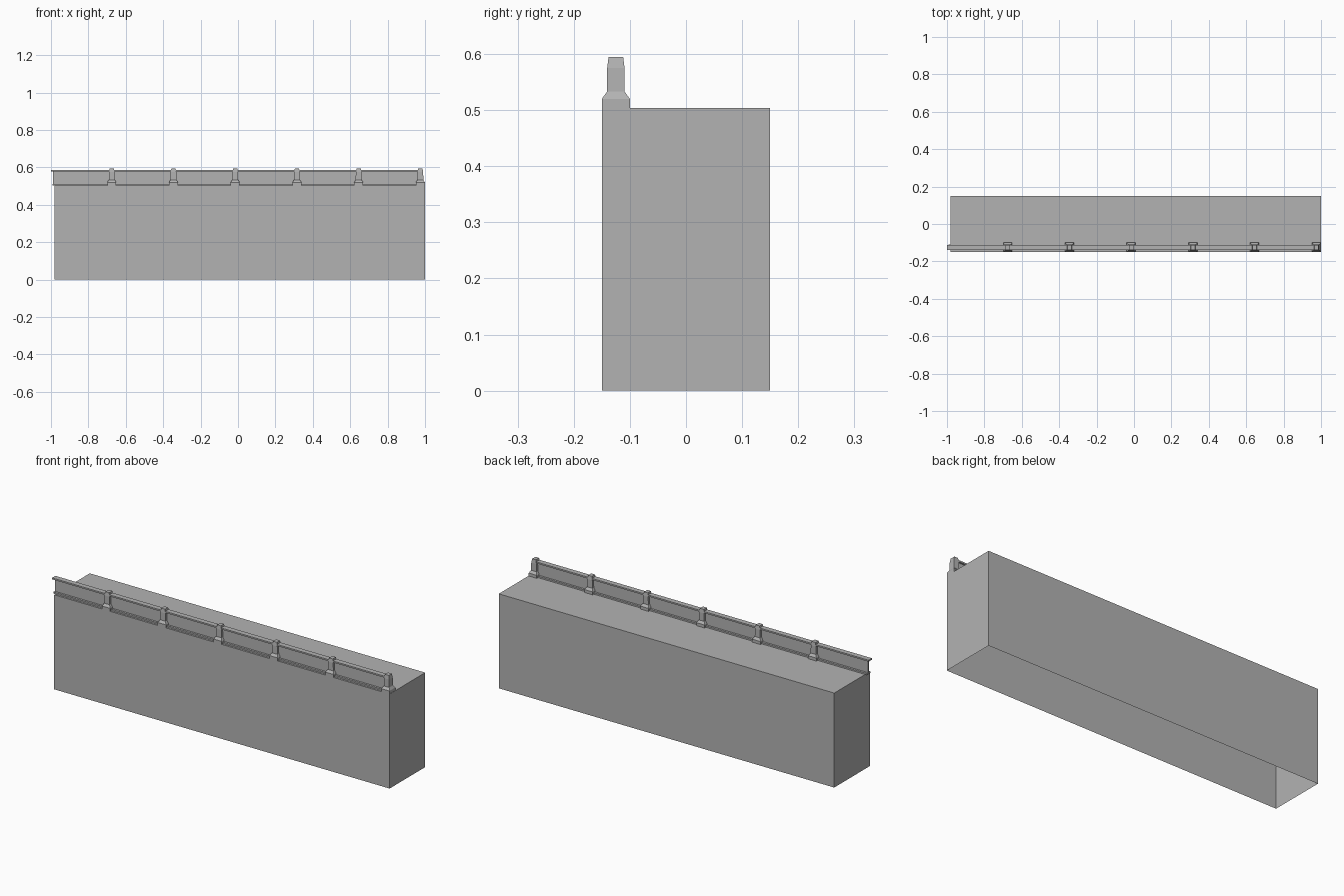
import bpy
import bmesh

cube = bpy.data.objects.get("Cube")
if cube:
    bpy.data.objects.remove(cube, do_unlink=True)

grey = bpy.data.materials.new("concrete_grey")
grey.use_nodes = True
colour = (0.45, 0.45, 0.45, 1)
grey.diffuse_color = colour
grey.node_tree.nodes["Principled BSDF"].inputs["Base Color"].default_value = colour

RAIL_Y = -0.125


def finish(name, bm):
    bmesh.ops.recalc_face_normals(bm, faces=bm.faces)
    mesh = bpy.data.meshes.new(name)
    bm.to_mesh(mesh)
    bm.free()
    mesh.materials.append(grey)
    obj = bpy.data.objects.new(name, mesh)
    bpy.context.collection.objects.link(obj)
    return obj


def loft(name, rings, cap_bottom=True):
    """Stack rectangles (x0, x1, y0, y1, z) and skin between them."""
    bm = bmesh.new()
    loops = [[bm.verts.new(p) for p in
              ((x0, y0, z), (x1, y0, z), (x1, y1, z), (x0, y1, z))]
             for x0, x1, y0, y1, z in rings]
    for low, high in zip(loops, loops[1:]):
        for i in range(4):
            j = (i + 1) % 4
            bm.faces.new((low[i], low[j], high[j], high[i]))
    bm.faces.new(loops[-1])
    if cap_bottom:
        bm.faces.new(loops[0])
    return finish(name, bm)


def bar(name, x0, half_depth, z0, z1):
    y0, y1 = RAIL_Y - half_depth, RAIL_Y + half_depth
    return loft(name, [(x0, 0.975, y0, y1, z0), (x0, 0.975, y0, y1, z1)])


# Hollow wall block, open underneath
loft("wall_block", [(-0.98, 1, -0.15, 0.15, 0), (-0.98, 1, -0.15, 0.15, 0.504)],
     cap_bottom=False)

# Parapet: thin panel between two flanges
bar("parapet_panel", -0.99, 0.004, 0.504, 0.58)
bar("bottom_flange", -0.992, 0.015, 0.504, 0.512)
bar("top_flange", -1, 0.014, 0.577, 0.585)

# Posts with flared foot and tapered cap: (half width, half depth, height)
POST = [(0.024, 0.025, 0.504), (0.024, 0.025, 0.52), (0.016, 0.0155, 0.533),
        (0.015, 0.0155, 0.575), (0.011, 0.013, 0.595)]
for k in range(6):
    x = -0.675 + 0.33 * k
    loft(f"post_{k + 1}", [(x - w, x + w, RAIL_Y - d, RAIL_Y + d, z)
                           for w, d, z in POST])
